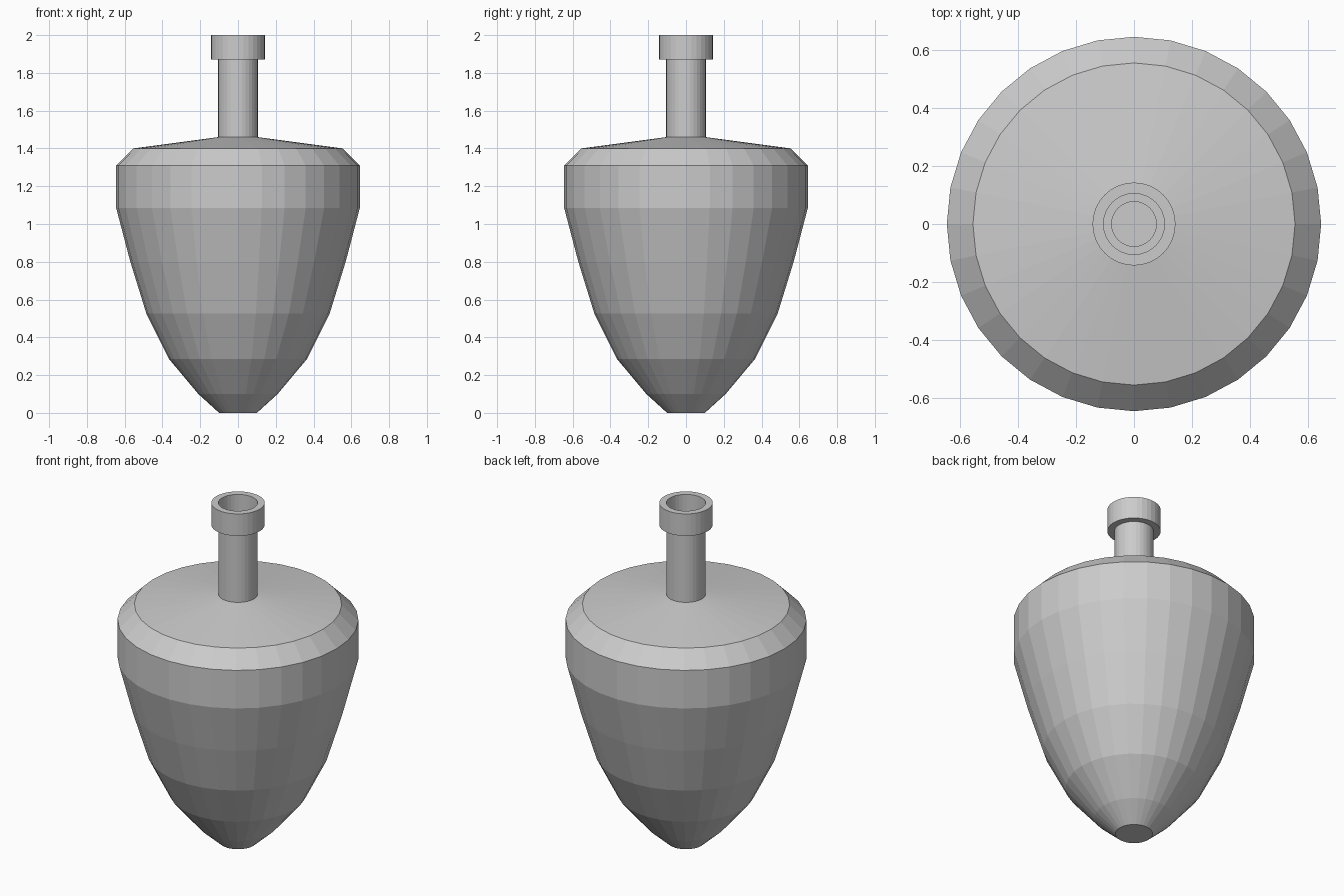
import bpy, bmesh, math
from mathutils import Vector

if "Cube" in bpy.data.objects:
    bpy.data.objects.remove(bpy.data.objects["Cube"])

SIDES = 32

# outer wall from the base up to the lip, then down the inside (radius, height)
OUTER = [(0, 0), (0.10, 0), (0.21, 0.10), (0.365, 0.285), (0.485, 0.525),
         (0.57, 0.80), (0.645, 1.085), (0.645, 1.31), (0.555, 1.40),
         (0.105, 1.46), (0.105, 1.87), (0.143, 1.87), (0.143, 2.0)]
INNER = [(0.105, 2.0), (0.105, 1.87), (0.077, 1.87), (0.077, 1.43),
         (0.54, 1.37), (0.615, 1.295), (0.615, 1.09), (0.54, 0.81),
         (0.455, 0.54), (0.335, 0.305), (0.19, 0.125), (0.09, 0.03), (0, 0.03)]

# cell centres of the cracked shards
SHARDS = {
    "shoulder_shard": (0.10, -0.20, 1.30),
    "front_left_shard": (-0.11, -0.68, 1.12),
    "front_right_shard": (0.33, -0.33, 0.97),
    "lower_right_shard": (0.39, 0.14, 0.34),
    "back_right_shard": (0.38, 0.72, 0.88),
    "back_shard": (0.25, 0.60, 1.08),
    "neck_shard": (-0.50, 0.275, 1.92),
    "base_shard": (0.15, -0.26, 0.03),
    "lower_left_shard": (-0.10, 0.0, 0.57),
    "back_left_shard": (-0.50, 0.28, 0.85),
}


def lathe(profile):
    bm = bmesh.new()
    verts = [bm.verts.new((r, 0, z)) for r, z in profile]
    edges = [bm.edges.new(pair) for pair in zip(verts, verts[1:])]
    bmesh.ops.spin(bm, geom=verts + edges, cent=(0, 0, 0), axis=(0, 0, 1),
                   angle=math.tau, steps=SIDES, use_merge=False)
    bmesh.ops.remove_doubles(bm, verts=bm.verts[:], dist=0.0005)
    bmesh.ops.recalc_face_normals(bm, faces=bm.faces[:])
    return bm


# hollow flask
flask = lathe(OUTER + INNER)

# split the flask into touching shards along flat cracks
for name, centre in SHARDS.items():
    piece = flask.copy()
    a = Vector(centre)
    for other in SHARDS.values():
        if other == centre:
            continue
        b = Vector(other)
        bmesh.ops.bisect_plane(piece, geom=piece.verts[:] + piece.edges[:] + piece.faces[:],
                               plane_co=(a + b) / 2, plane_no=(b - a).normalized(),
                               clear_outer=True)
    if piece.faces:
        mesh = bpy.data.meshes.new(name)
        piece.to_mesh(mesh)
        bpy.context.collection.objects.link(bpy.data.objects.new(name, mesh))
    piece.free()
flask.free()
